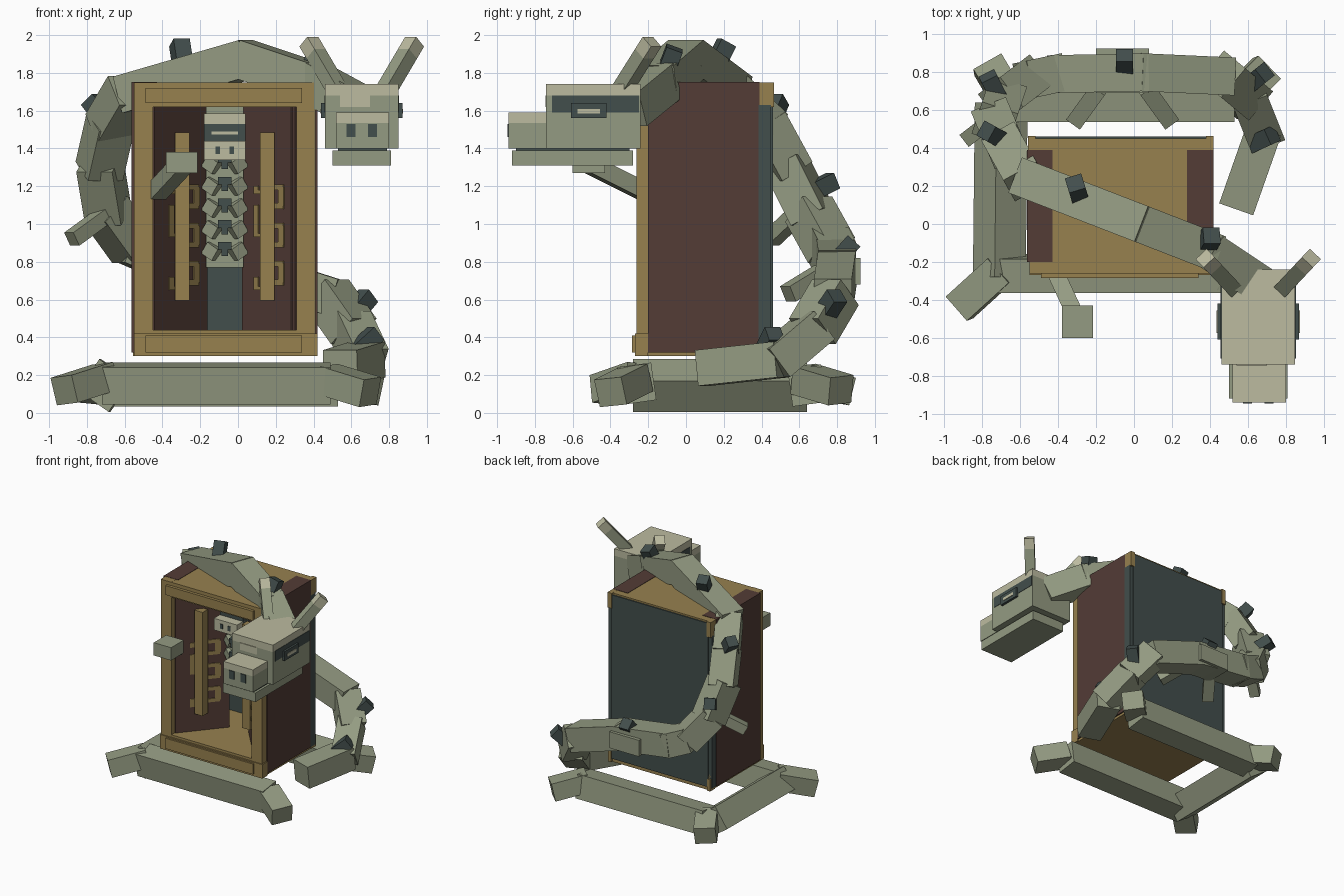
import bpy, math
from mathutils import Vector, Matrix


def material(name, rgb):
    m = bpy.data.materials.new(name)
    m.diffuse_color = [((c / 255 + 0.055) / 1.055) ** 2.4 for c in rgb] + [1]
    return m


SAGE = material("sage", (148, 155, 130))
CREAM = material("cream", (188, 187, 160))
GOLD = material("old_gold", (151, 129, 79))
RED = material("dark_red_wood", (83, 60, 54))
TEAL = material("dark_teal", (66, 78, 76))


def make(name, mat, matrix, size):
    """Box of a given size placed by a matrix."""
    v = [matrix @ Vector((x * size[0] / 2, y * size[1] / 2, z * size[2] / 2))
         for x in (-1, 1) for y in (-1, 1) for z in (-1, 1)]
    f = [(0, 1, 3, 2), (4, 6, 7, 5), (0, 4, 5, 1), (2, 3, 7, 6), (0, 2, 6, 4), (1, 5, 7, 3)]
    me = bpy.data.meshes.new(name)
    me.from_pydata(v, [], f)
    me.materials.append(mat)
    ob = bpy.data.objects.new(name, me)
    bpy.context.collection.objects.link(ob)
    return ob


def box(name, mat, x0, x1, y0, y1, z0, z1):
    c = Vector(((x0 + x1) / 2, (y0 + y1) / 2, (z0 + z1) / 2))
    return make(name, mat, Matrix.Translation(c), (x1 - x0, y1 - y0, z1 - z0))


def beam(name, mat, a, b, w, h, roll=0, extend=0):
    """Box running from a to b, rolled about its own axis."""
    a, b = Vector(a), Vector(b)
    d = (b - a).normalized()
    up = Vector((0, 0, 1)) if abs(d.z) < 0.9 else Vector((0, 1, 0))
    side = d.cross(up).normalized()
    up = side.cross(d)
    m = Matrix((side, d, up)).transposed().to_4x4()
    m = Matrix.Translation((a + b) / 2) @ m @ Matrix.Rotation(math.radians(roll), 4, 'Y')
    return make(name, mat, m, (w, (b - a).length + 2 * extend, h))


# Cabinet shell
box("cabinet_top", GOLD, -0.55, 0.41, -0.26, 0.45, 1.62, 1.749)
box("cabinet_floor", GOLD, -0.55, 0.41, -0.26, 0.45, 0.30, 0.44)
for x0, x1 in ((-0.565, -0.43), (0.28, 0.42)):
    box("cabinet_side", RED, x0, x1, -0.20, 0.39, 0.32, 1.752)
for x0, x1 in ((-0.55, -0.45), (0.31, 0.41)):
    box("front_post", GOLD, x0, x1, -0.262, -0.20, 0.30, 1.75)
for z0, z1 in ((0.32, 0.41), (1.64, 1.72)):
    box("front_trim", GOLD, -0.49, 0.34, -0.285, -0.25, z0, z1)
box("front_foot_rail", GOLD, -0.55, 0.42, -0.27, -0.20, 0.30, 0.42)
box("back_panel", TEAL, -0.53, 0.39, 0.38, 0.46, 0.33, 1.735)
for x0, x1 in ((-0.56, -0.52), (0.38, 0.42)):
    box("back_edge", TEAL, x0, x1, 0.385, 0.45, 0.32, 1.63)
    box("back_top_block", GOLD, x0, x1, 0.39, 0.465, 1.62, 1.75)
    box("back_bottom_block", GOLD, x0 + 0.005, x1 - 0.005, 0.40, 0.465, 0.30, 0.40)

# Angled inner panels with long bars and curled ornaments
MID = -0.07
for s in (-1, 1):
    p0, p1 = Vector((MID + s * 0.38, -0.21, 1.03)), Vector((MID + s * 0.10, 0.12, 1.03))
    beam("inner_panel", RED, p0, p1, 0.02, 1.19)
    slope = (p1.y - p0.y) / (p1.x - p0.x)

    def on_panel(x, z, off=0.02):
        return Vector((x, p0.y + slope * (x - p0.x) - off, z))

    bar = -0.295 if s < 0 else 0.155
    foot = on_panel(bar, 0.6, 0.05)
    box("inner_panel_bar", GOLD, bar - 0.038, bar + 0.038, foot.y - 0.035, foot.y + 0.035, 0.595, 1.485)

    # Rings on the right of the bar, hooks on its left
    for z in (0.74, 0.94, 1.145):
        for dz in (-0.05, 0.05):
            beam("ornament_ring", GOLD, on_panel(bar + 0.02, z + dz), on_panel(bar + 0.085, z + dz), 0.008, 0.03)
        beam("ornament_ring_side", GOLD, on_panel(bar + 0.06, z), on_panel(bar + 0.09, z), 0.008, 0.10)
    for z0, z1 in ((0.66, 0.72), (0.94, 1.10), (1.17, 1.20)):
        beam("ornament_hook", GOLD, on_panel(bar - 0.07, (z0 + z1) / 2), on_panel(bar - 0.045, (z0 + z1) / 2),
             0.008, z1 - z0)
        beam("ornament_link", GOLD, on_panel(bar - 0.07, z0), on_panel(bar, z0), 0.008, 0.02)

# Small creature inside the cabinet
box("inner_body", SAGE, -0.17, 0.03, 0.09, 0.20, 0.77, 1.40)
for i in range(5):
    z = 0.79 + i * 0.115
    for s in (-1, 1):
        beam("inner_scale", SAGE, (MID + s * 0.085, 0.12, z + 0.085), (MID + s * 0.03, 0.09, z + 0.045),
             0.10, 0.07)
    box("inner_belly_mark", TEAL, MID - 0.035, MID + 0.035, 0.025, 0.12, z + 0.075, z + 0.115)
    box("inner_belly_mark", TEAL, MID - 0.018, MID + 0.018, 0.025, 0.12, z + 0.04, z + 0.075)
box("inner_skull", TEAL, -0.18, 0.04, 0.01, 0.21, 1.38, 1.53)
box("inner_skull_top", CREAM, -0.18, 0.04, 0.01, 0.21, 1.53, 1.585)
box("inner_crest", SAGE, -0.17, 0.03, 0.03, 0.21, 1.585, 1.62)
box("inner_brow", CREAM, -0.14, 0.0, 0.004, 0.01, 1.475, 1.49)
box("inner_snout", CREAM, -0.18, 0.04, -0.07, 0.03, 1.34, 1.44)
for x in (-0.12, -0.045):
    box("inner_nostril", TEAL, x, x + 0.025, -0.076, -0.07, 1.37, 1.41)

# Arm reaching out of the cabinet
beam("reaching_arm", SAGE, (-0.43, -0.22, 1.17), (-0.30, -0.50, 1.31), 0.09, 0.09)
box("reaching_hand", SAGE, -0.38, -0.215, -0.60, -0.43, 1.27, 1.38)

# Long body wrapped over and behind the cabinet
path = [(0.64, -0.30, 1.62), (0.40, -0.14, 1.75), (0.04, 0.0, 1.87), (-0.58, 0.24, 1.69),
        (-0.68, 0.42, 1.52), (-0.73, 0.54, 1.30), (-0.69, 0.66, 1.06), (-0.56, 0.76, 0.88),
        (-0.42, 0.79, 0.82), (0.04, 0.80, 0.76), (0.48, 0.78, 0.62), (0.60, 0.68, 0.45),
        (0.68, 0.48, 0.28), (0.55, 0.11, 0.24)]
for i, (a, b) in enumerate(zip(path, path[1:])):
    w = 0.20 if i < 11 else 0.19
    beam("body_segment", SAGE, a, b, w, w, extend=0.025)
box("body_hump", SAGE, -0.20, 0.08, 0.69, 0.925, 0.68, 0.82)

# Back spikes: base and tip
spikes = [((0.38, -0.11, 1.80), (0.41, -0.06, 1.93)), ((-0.29, 0.15, 1.83), (-0.31, 0.215, 1.96)),
          ((-0.69, 0.44, 1.54), (-0.78, 0.49, 1.66)), ((-0.71, 0.66, 1.17), (-0.77, 0.78, 1.23)),
          ((-0.05, 0.80, 0.81), (-0.05, 0.89, 0.91)), ((0.59, 0.72, 0.50), (0.69, 0.80, 0.62)),
          ((0.62, 0.42, 0.32), (0.73, 0.47, 0.42))]
for a, b in spikes:
    beam("back_spike", TEAL, a, b, 0.09, 0.09)

# Small legs on the body
beam("side_leg", SAGE, (-0.66, 0.62, 1.08), (-0.88, 0.45, 0.92), 0.08, 0.08)
for s in (-1, 1):
    beam("rear_leg", SAGE, (-0.06 + s * 0.12, 0.72, 0.74), (-0.06 + s * 0.25, 0.54, 0.63), 0.09, 0.09)

# Low limbs lying around the base
beam("front_limb", SAGE, (-0.72, -0.26, 0.155), (0.49, -0.26, 0.155), 0.18, 0.20, roll=8)
beam("left_limb", SAGE, (-0.71, -0.28, 0.145), (-0.70, 0.64, 0.145), 0.20, 0.20, roll=35)
beam("back_limb", SAGE, (-0.66, 0.64, 0.145), (0.53, 0.64, 0.145), 0.18, 0.20, roll=8)
feet = [((-0.70, -0.24, 0.19), (-0.92, -0.44, 0.12)), ((0.47, -0.26, 0.18), (0.70, -0.40, 0.11)),
        ((-0.64, 0.62, 0.18), (-0.77, 0.84, 0.12)), ((0.50, 0.62, 0.18), (0.70, 0.82, 0.12))]
for a, b in feet:
    beam("foot", SAGE, a, b, 0.17, 0.15, roll=5)

# Large head
box("skull", SAGE, 0.46, 0.85, -0.74, -0.24, 1.40, 1.68)
box("skull_top", CREAM, 0.46, 0.85, -0.74, -0.24, 1.68, 1.74)
box("forehead_patch", CREAM, 0.54, 0.70, -0.745, -0.74, 1.62, 1.68)
box("snout", SAGE, 0.52, 0.80, -0.94, -0.74, 1.40, 1.535)
box("snout_top", CREAM, 0.52, 0.80, -0.94, -0.74, 1.535, 1.59)
box("mouth_gap", TEAL, 0.53, 0.79, -0.90, -0.30, 1.385, 1.402)
box("lower_jaw", SAGE, 0.50, 0.81, -0.92, -0.28, 1.31, 1.388)
for s in (-1, 1):
    def side_plate(name, mat, d0, d1, *yz):
        xs = sorted((0.655 + s * d0, 0.655 + s * d1))
        box(name, mat, *xs, *yz)
    side_plate("eye_band", TEAL, 0.19, 0.198, -0.71, -0.25, 1.59, 1.68)
    side_plate("eye_socket", TEAL, 0.19, 0.215, -0.61, -0.42, 1.56, 1.64)
    side_plate("eye", CREAM, 0.21, 0.219, -0.575, -0.455, 1.585, 1.61)
    side_plate("nostril", TEAL, 0.032, 0.08, -0.946, -0.94, 1.46, 1.53)
    # Horns with pale tips
    root, tip = Vector((0.655 + s * 0.13, -0.34, 1.71)), Vector((0.655 + s * 0.28, -0.18, 1.965))
    beam("horn", SAGE, root, root.lerp(tip, 0.75), 0.08, 0.08)
    beam("horn_tip", CREAM, root.lerp(tip, 0.75), tip, 0.08, 0.08)
